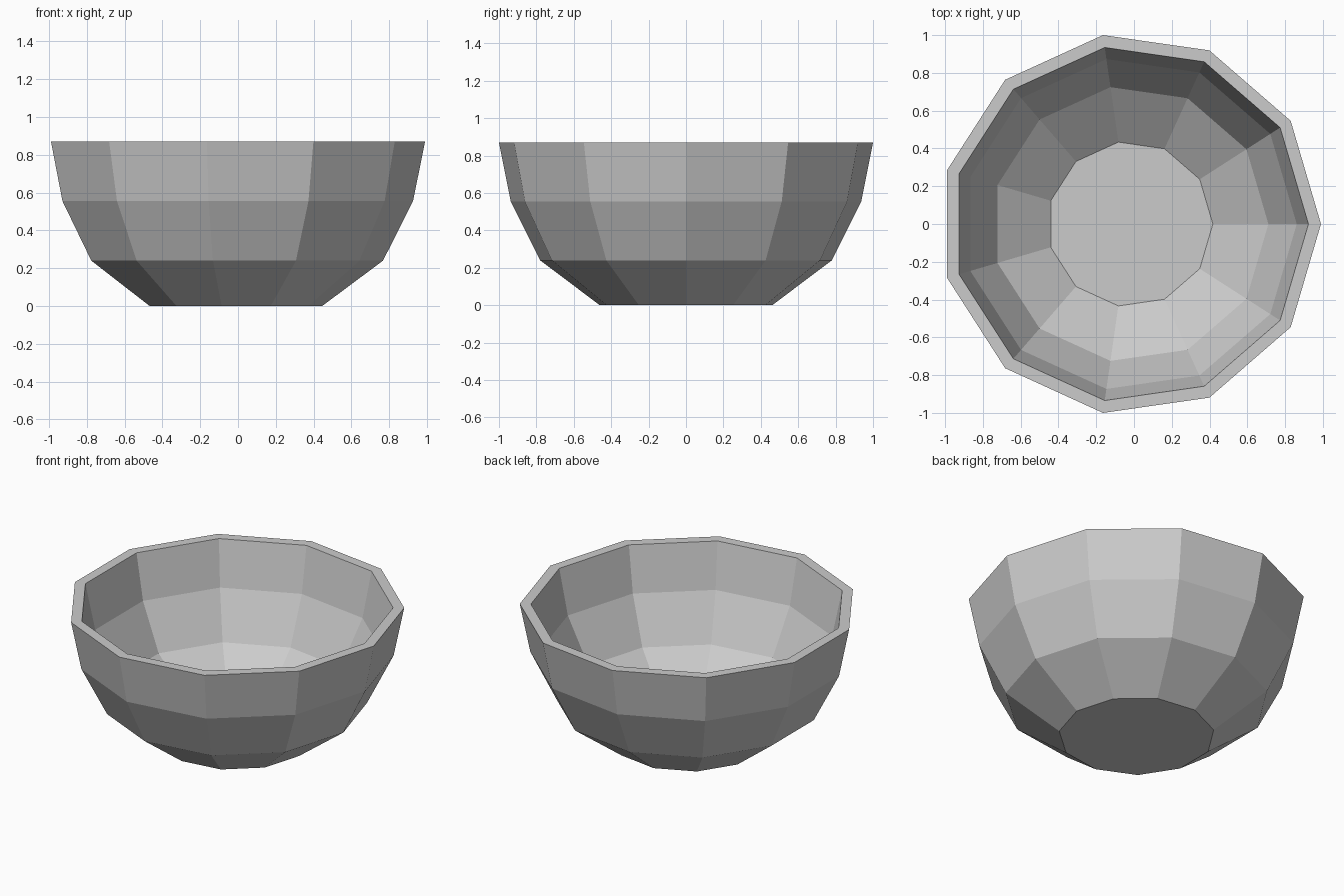
import bpy, bmesh
from math import cos, sin, tau, pi

if "Cube" in bpy.data.objects:
    bpy.data.objects.remove(bpy.data.objects["Cube"])

SIDES = 11
# (radius, height) from base centre up the outside, over the rim, down the inside
PROFILE = [(0.466, 0.0), (0.788, 0.24), (0.947, 0.555), (1.0103, 0.87),
           (0.944, 0.87), (0.882, 0.576), (0.732, 0.285), (0.438, 0.066)]
# An odd-sided ring is lopsided in x, so recentre its bounds
SHIFT = -1.0103 * (1 - cos(pi / SIDES)) / 2

# Faceted bowl: rings joined by quads, closed by base and floor
bm = bmesh.new()
rings = [[bm.verts.new((r * cos(tau * i / SIDES) + SHIFT, r * sin(tau * i / SIDES), z))
          for i in range(SIDES)] for r, z in PROFILE]
for a, b in zip(rings, rings[1:]):
    for i in range(SIDES):
        j = (i + 1) % SIDES
        bm.faces.new((a[i], a[j], b[j], b[i]))
bm.faces.new(rings[0][::-1])
bm.faces.new(rings[-1])
bmesh.ops.recalc_face_normals(bm, faces=bm.faces)

mesh = bpy.data.meshes.new("bowl")
bm.to_mesh(mesh)
bm.free()
bowl = bpy.data.objects.new("bowl", mesh)
bpy.context.collection.objects.link(bowl)
